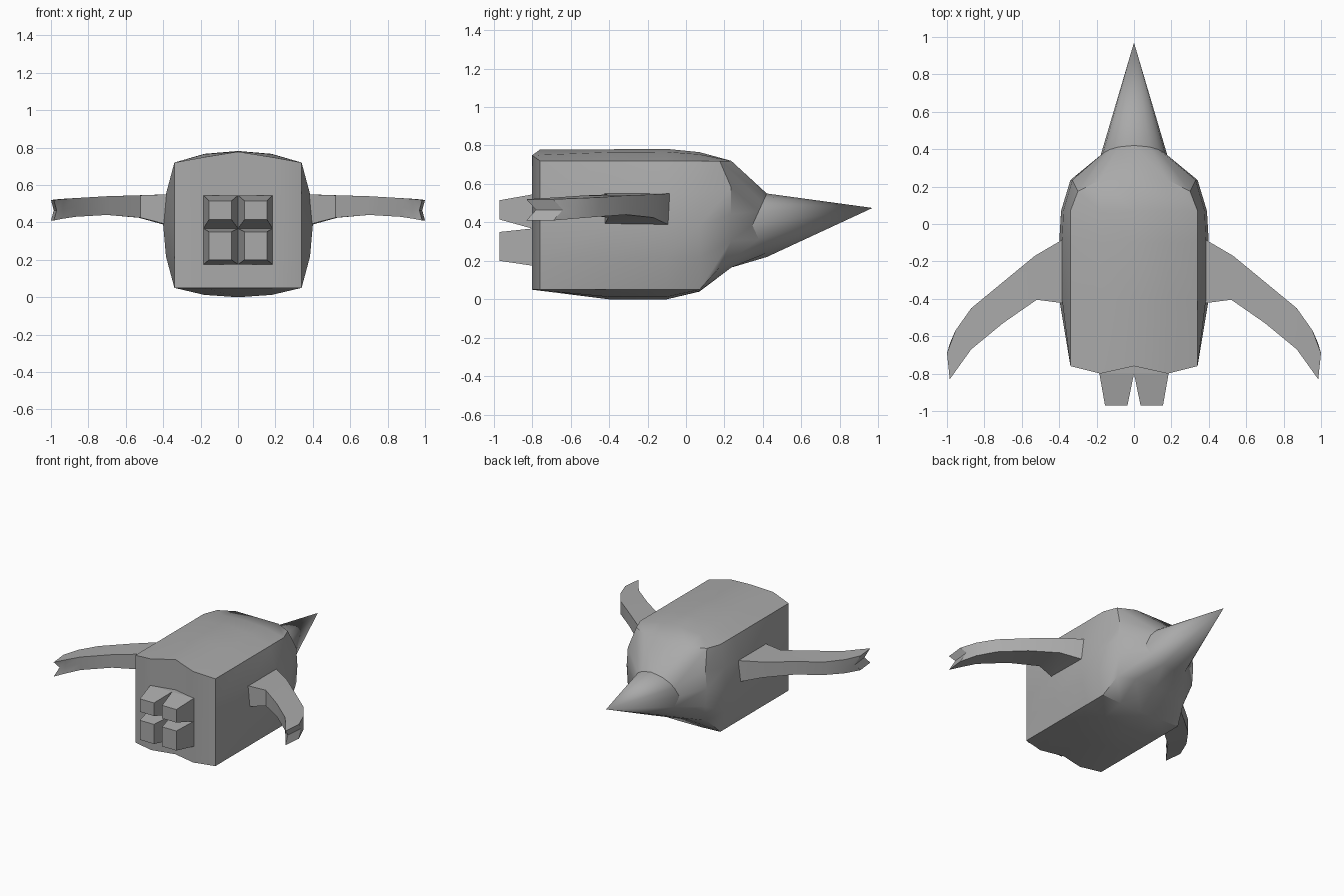
import bpy, bmesh, math

cube = bpy.data.objects.get("Cube")
if cube:
    bpy.data.objects.remove(cube, do_unlink=True)

GREY = (0.4, 0.4, 0.4, 1.0)
grey = bpy.data.materials.new("plain grey")
grey.use_nodes = True
grey.diffuse_color = GREY
grey.node_tree.nodes["Principled BSDF"].inputs["Base Color"].default_value = GREY


def finish(name, bm, smooth=None):
    """Turn a bmesh into a named grey object, optionally smooth shaded."""
    bmesh.ops.recalc_face_normals(bm, faces=bm.faces)
    mesh = bpy.data.meshes.new(name)
    bm.to_mesh(mesh)
    bm.free()
    mesh.materials.append(grey)
    obj = bpy.data.objects.new(name, mesh)
    bpy.context.collection.objects.link(obj)
    if smooth:
        bpy.ops.object.select_all(action='DESELECT')
        obj.select_set(True)
        bpy.context.view_layer.objects.active = obj
        bpy.ops.object.shade_smooth_by_angle(angle=math.radians(smooth))
    return obj


def loft(bm, rings):
    """Skin closed rings of equal length and return their vertices."""
    loops = [[bm.verts.new(p) for p in ring] for ring in rings]
    for a, b in zip(loops, loops[1:]):
        for k in range(len(a)):
            n = (k + 1) % len(a)
            bm.faces.new((a[k], a[n], b[n], b[k]))
    return loops


# Body outline steps: bottom row, right side, top row, left side
steps = ([(i, -2) for i in range(-2, 2)] + [(2, j) for j in range(-2, 2)]
         + [(i, 2) for i in range(2, -2, -1)] + [(-2, j) for j in range(2, -2, -1)])


def body_ring(y, width, side, low, high, belly, hump, ridge=0.0, setback=0.0):
    ring = []
    for i, j in steps:
        x = {0: 0, 1: 0.18, 2: width}[abs(i)]
        if abs(i) == 2:
            x += side * (1 - (j / 2) ** 2)
        z = low + (high - low) * (j + 2) / 4
        arch = 1 - (abs(i) / 2) ** (1 if ridge else 2)
        z += hump * arch if j == 2 else -belly * arch if j == -2 else 0
        corner = abs(i) == 2 and abs(j) == 2
        py = y - (ridge if abs(i) == 1 else 0) - (setback if corner else 0)
        ring.append((math.copysign(x, i), py, z))
    return ring


def nose_ring():
    ring = []
    for i, j in steps:
        a = math.atan2(j, i)
        ring.append((0.185 * math.cos(a), 0.345 + 0.075 * abs(math.sin(a)),
                     0.385 + 0.165 * math.sin(a)))
    return ring


# Body with its pointed nose
bm = bmesh.new()
loops = loft(bm, [
    body_ring(-0.76, 0.34, 0, 0.05, 0.72, 0, 0.058, ridge=0.04),
    body_ring(-0.4, 0.34, 0.06, 0.05, 0.72, 0.05, 0.06),
    body_ring(-0.1, 0.34, 0.06, 0.05, 0.72, 0.05, 0.062),
    body_ring(0.07, 0.34, 0.05, 0.05, 0.72, 0.01, 0.045),
    body_ring(0.235, 0.3, 0.04, 0.165, 0.72, 0, 0, setback=0.06),
    nose_ring(),
])
tip = bm.verts.new((0, 0.97, 0.475))
last = loops[-1]
for k in range(len(last)):
    bm.faces.new((last[k], last[(k + 1) % len(last)], tip))
# Rippled front panel in four upright strips
f = loops[0]
bm.faces.new((f[0], f[1], f[11], f[12], f[13], f[14], f[15]))
bm.faces.new((f[1], f[2], f[10], f[11]))
bm.faces.new((f[2], f[3], f[9], f[10]))
bm.faces.new((f[3], f[4], f[5], f[6], f[7], f[8], f[9]))
finish("body", bm, 35)


# Four tapered blocks on the front
def rectangle(x0, x1, z0, z1, y):
    return [(x0, y, z0), (x1, y, z0), (x1, y, z1), (x0, y, z1)]


for side, sign in (("left", 1), ("right", -1)):
    for level, base, end in (("lower", (0.175, 0.368), (0.2, 0.35)),
                             ("upper", (0.368, 0.545), (0.415, 0.515))):
        bm = bmesh.new()
        loops = loft(bm, [rectangle(0, sign * 0.185, *base, -0.75),
                          rectangle(0, sign * 0.185, *base, -0.8),
                          rectangle(sign * 0.035, sign * 0.155, *end, -0.97)])
        bm.faces.new(loops[0])
        bm.faces.new(loops[-1])
        finish(f"{side}_{level}_block", bm)

# Swept wings: leading x, y, trailing x, y, underside, top
wing = [(0.385, -0.085, 0.365, -0.425, 0.385, 0.55),
        (0.53, -0.17, 0.52, -0.405, 0.425, 0.545),
        (0.70, -0.31, 0.70, -0.53, 0.44, 0.54),
        (0.87, -0.45, 0.87, -0.67, 0.43, 0.53),
        (0.955, -0.57, 0.935, -0.76, 0.42, 0.525),
        (1.0, -0.69, 0.985, -0.83, 0.41, 0.52)]
for side, sign in (("left", 1), ("right", -1)):
    bm = bmesh.new()
    rings = []
    for k, (lx, ly, tx, ty, low, high) in enumerate(wing):
        # The end is notched halfway up
        dx, dy = (-0.015, 0.05) if k == len(wing) - 1 else (0, 0)
        mid = (low + high) / 2
        rings.append([(sign * lx, ly, low), (sign * (lx + dx), ly + dy, mid),
                      (sign * lx, ly, high), (sign * tx, ty, high),
                      (sign * (tx + dx), ty + dy, mid), (sign * tx, ty, low)])
    loops = loft(bm, rings)
    for a, b, c, d, e, g in (loops[0], loops[-1]):
        bm.faces.new((a, b, e, g))
        bm.faces.new((b, c, d, e))
    finish(f"{side}_wing", bm, 35)
